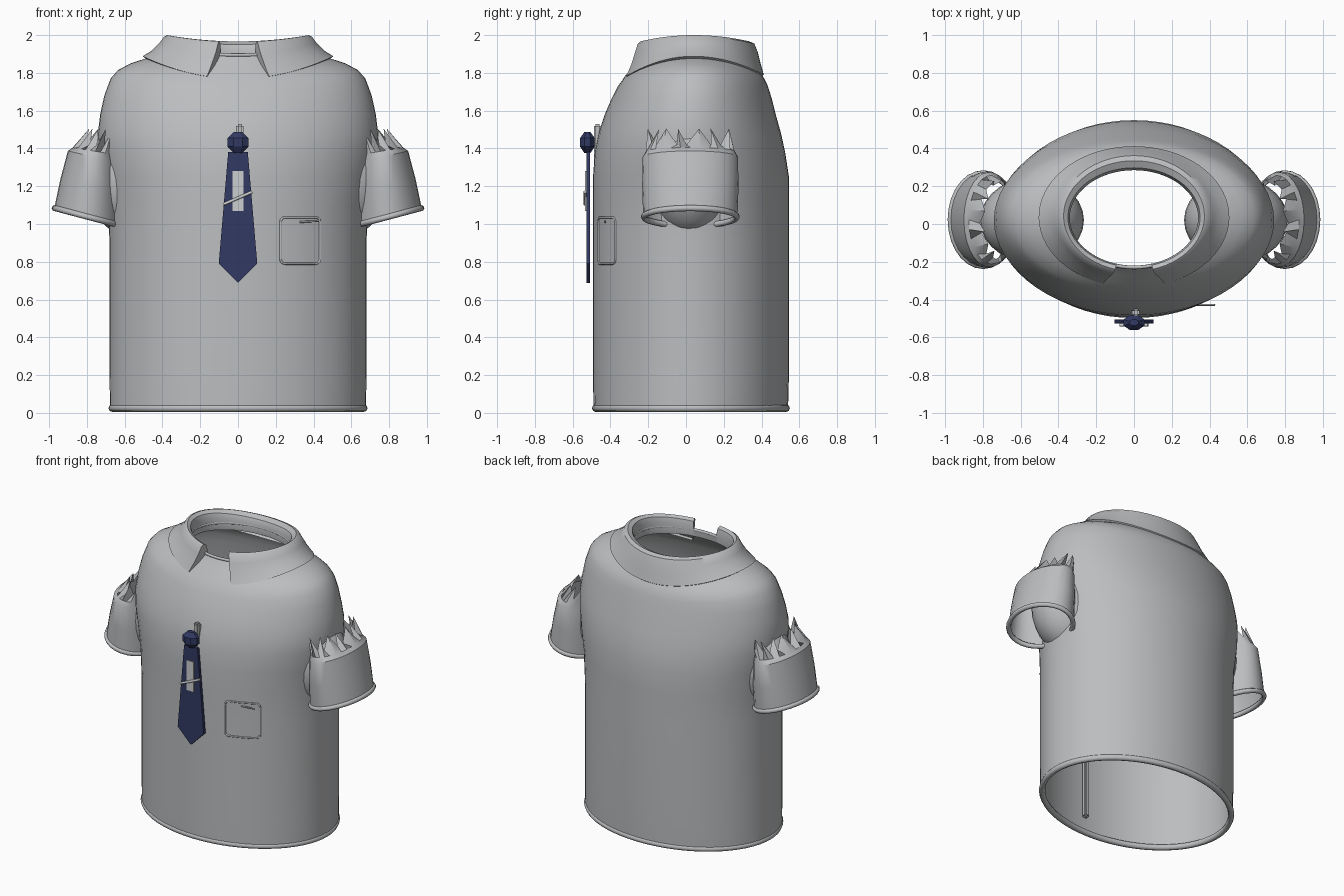
import bpy, bmesh, math
from mathutils import Vector

if "Cube" in bpy.data.objects:
    bpy.data.objects.remove(bpy.data.objects["Cube"])

TAU = 2 * math.pi


def material(name, rgb):
    m = bpy.data.materials.new(name)
    m.diffuse_color = (*rgb, 1)
    m.use_nodes = True
    m.node_tree.nodes["Principled BSDF"].inputs["Base Color"].default_value = m.diffuse_color
    return m


SHIRT = material("shirt grey", (0.50, 0.51, 0.52))
NAVY = material("tie navy", (0.032, 0.042, 0.125))
CLIP = material("clip silver", (0.60, 0.61, 0.62))


def finish(name, bm, mat, angle=40):
    bmesh.ops.recalc_face_normals(bm, faces=bm.faces)
    me = bpy.data.meshes.new(name)
    bm.to_mesh(me)
    bm.free()
    me.materials.append(mat)
    ob = bpy.data.objects.new(name, me)
    bpy.context.collection.objects.link(ob)
    if angle:
        bpy.ops.object.select_all(action='DESELECT')
        ob.select_set(True)
        bpy.context.view_layer.objects.active = ob
        bpy.ops.object.shade_smooth_by_angle(angle=math.radians(angle))
    return ob


def loft(name, rows, closed, mat, angle=40):
    bm = bmesh.new()
    vs = [[bm.verts.new(p) for p in row] for row in rows]
    n = len(rows[0])
    for a, b in zip(vs, vs[1:]):
        for i in range(n if closed else n - 1):
            j = (i + 1) % n
            bm.faces.new((a[i], a[j], b[j], b[i]))
    return finish(name, bm, mat, angle)


def tube(name, pts, r, mat, closed=False):
    cu = bpy.data.curves.new(name, 'CURVE')
    cu.dimensions = '3D'
    cu.bevel_depth = r
    cu.bevel_resolution = 2
    cu.use_fill_caps = True
    s = cu.splines.new('POLY')
    s.points.add(len(pts) - 1)
    for p, q in zip(s.points, pts):
        p.co = (*q, 1)
    s.use_cyclic_u = closed
    s.use_smooth = True
    cu.materials.append(mat)
    ob = bpy.data.objects.new(name, cu)
    bpy.context.collection.objects.link(ob)


def oval(t, rx, yf, yb, zs, zf, zb):
    """Point on a saddle-shaped oval; t = 0 faces the front."""
    s, c = math.sin(t), math.cos(t)
    mid, half = (yf + yb) / 2, (yb - yf) / 2
    k = s * s
    return (rx * s, mid - half * c, zs * k + (zf if c > 0 else zb) * (1 - k))


def level(z, rx, yf, yb):
    return (rx, yf, yb, z, z, z)


# Shirt body: half width, front y, back y, then side / front / back heights
body = [level(0.01, .678, -.49, .54), level(0.2, .68, -.492, .545),
        level(0.9, .68, -.492, .545), level(1.1, .69, -.492, .545),
        level(1.25, .712, -.492, .545), level(1.38, .735, -.483, .525),
        level(1.48, .742, -.463, .503), level(1.58, .73, -.43, .475),
        (.708, -.40, .455, 1.68, 1.65, 1.66), (.675, -.375, .44, 1.77, 1.70, 1.71),
        (.635, -.36, .43, 1.815, 1.73, 1.74), (.57, -.34, .417, 1.85, 1.757, 1.765),
        (.50, -.322, .402, 1.873, 1.785, 1.79), (.42, -.27, .36, 1.895, 1.84, 1.85),
        (.365, -.235, .30, 1.91, 1.89, 1.89), (.345, -.222, .288, 1.90, 1.89, 1.89),
        (.35, -.226, .292, 1.86, 1.85, 1.85)]
N = 64
ts = [TAU * i / N for i in range(N)]
loft("shirt_body", [[oval(t, *r) for t in ts] for r in body], True, SHIRT)

# Rolled bottom hem and neck band
tube("bottom_hem", [oval(t, *level(.025, .666, -.478, .53)) for t in ts], .02, SHIRT, True)
tube("neck_band", [oval(t, .35, -.23, .295, 1.91, 1.895, 1.9) for t in ts], .01, SHIRT, True)

# Folded collar, open at the front with slanted points; last value is the gap angle
collar = [((.48, -.31, .39, 1.87, 1.765, 1.775), .33),
          ((.505, -.337, .412, 1.888, 1.77, 1.79), .33),
          ((.455, -.305, .395, 1.92, 1.84, 1.85), .31),
          ((.415, -.285, .38, 1.96, 1.90, 1.91), .29),
          ((.393, -.268, .362, 1.992, 1.95, 1.955), .275),
          ((.373, -.25, .335, 2.0, 1.965, 1.967), .27),
          ((.35, -.228, .298, 1.985, 1.952, 1.95), .27),
          ((.34, -.22, .285, 1.95, 1.92, 1.92), .27),
          ((.345, -.222, .29, 1.88, 1.86, 1.86), .27)]
rows = []
for r, g in collar:
    rows.append([oval(g + (TAU - 2 * g) * i / 60, *r) for i in range(61)])
loft("collar", rows, False, SHIRT)
for side in (0, -1):       # close the two front ends of the collar
    bm = bmesh.new()
    bm.faces.new([bm.verts.new(r[side]) for r in rows])
    finish("collar_end", bm, SHIRT, 0)

# Inner button strip
bm = bmesh.new()
bmesh.ops.create_cube(bm, size=1)
bmesh.ops.scale(bm, vec=(.04, .04, 1.4), verts=bm.verts)
bmesh.ops.translate(bm, vec=(.01, -.468, .83), verts=bm.verts)
bmesh.ops.bevel(bm, geom=bm.edges[:], offset=.01, segments=2, affect='EDGES')
finish("button_strip", bm, SHIRT)


# Sleeves: slanted tube with ragged top, rolled cuff and a rounded armhole lining
def ring(cx, cz, rx, ry, tilt, sx, n=28):
    return [(sx * (cx + rx * math.cos(TAU * i / n)), .023 + ry * math.sin(TAU * i / n),
             cz + tilt * math.cos(TAU * i / n)) for i in range(n)]


for side, sx in (("right", 1), ("left", -1)):
    rings = [ring(.793, 1.045, .168, .238, .043, sx), ring(.795, 1.04, .178, .25, .045, sx),
             ring(.78, 1.2, .16, .255, .04, sx), ring(.765, 1.355, .136, .252, .032, sx),
             ring(.755, 1.385, .12, .235, .02, sx)]
    top = []
    for i, p in enumerate(ring(.72, 1.44, .09, .205, .0, sx)):
        up = .065 if i % 2 else -.02
        top.append((p[0] - sx * up * .3, p[1] + .02 * (i % 3 - 1), p[2] + up))
    loft(side + "_sleeve", rings + [top], True, SHIRT, 30)
    tube(side + "_cuff", ring(.797, 1.038, .174, .246, .046, sx), .016, SHIRT, True)
    bm = bmesh.new()
    bmesh.ops.create_uvsphere(bm, u_segments=28, v_segments=16, radius=1)
    bmesh.ops.scale(bm, vec=(.275, .225, .31), verts=bm.verts)
    bmesh.ops.translate(bm, vec=(sx * .54, .02, 1.24), verts=bm.verts)
    finish(side + "_armhole_lining", bm, SHIRT)


# Flat plates facing the front
def plate(name, outline, y, depth, mat):
    bm = bmesh.new()
    f = bm.faces.new([bm.verts.new((x, y, z)) for x, z in outline])
    ext = bmesh.ops.extrude_face_region(bm, geom=[f])
    moved = [v for v in ext["geom"] if isinstance(v, bmesh.types.BMVert)]
    bmesh.ops.translate(bm, vec=(0, depth, 0), verts=moved)
    finish(name, bm, mat, 0)


half = [(.052, 1.38), (.102, .79)]
plate("tie_blade", half + [(0, .688)] + [(-x, z) for x, z in reversed(half)], -.527, .02, NAVY)
plate("tie_stripe_plate", [(-.028, 1.07), (.028, 1.07), (.028, 1.28), (-.028, 1.28)], -.534, .008, CLIP)
tube("tie_clip", [(-.075, -.535, 1.105), (.075, -.535, 1.17)], .008, CLIP)

# Faceted tie knot
knot = [(1.376, .025), (1.41, .06), (1.455, .06), (1.487, .025)]
bm = bmesh.new()
kr = [[bm.verts.new((r * math.cos(TAU * (i + .5) / 8), -.522 + .7 * r * math.sin(TAU * (i + .5) / 8), z))
       for i in range(8)] for z, r in knot]
for a, b in zip(kr, kr[1:]):
    for i in range(8):
        j = (i + 1) % 8
        bm.faces.new((a[i], a[j], b[j], b[i]))
bm.faces.new(kr[0])
bm.faces.new(kr[-1])
finish("tie_knot", bm, NAVY, 0)


# Chest pocket outline following the curve of the body
def on_body(x, z, out=0.0):
    return (x, .0265 - (.5185 + out) * math.sqrt(1 - (x / .684) ** 2), z)


pts, rad = [], .025
for cx, cz, a0 in ((.41, 1.01, 0), (.25, 1.01, 90), (.25, .815, 180), (.41, .815, 270)):
    for k in range(5):
        a = math.radians(a0 + 22.5 * k)
        pts.append(on_body(cx + rad * math.cos(a), cz + rad * math.sin(a)))
    if a0 in (90, 270):
        continue
    start, end = (.41, .25) if a0 == 0 else (.25, .41)
    z = 1.035 if a0 == 0 else .79
    pts += [on_body(start + (end - start) * k / 6, z) for k in range(1, 6)]
tube("pocket_outline", pts, .006, SHIRT, True)
tube("pocket_pen", [(.325, -.428, 1.01), (.43, -.428, 1.017)], .005, SHIRT)
